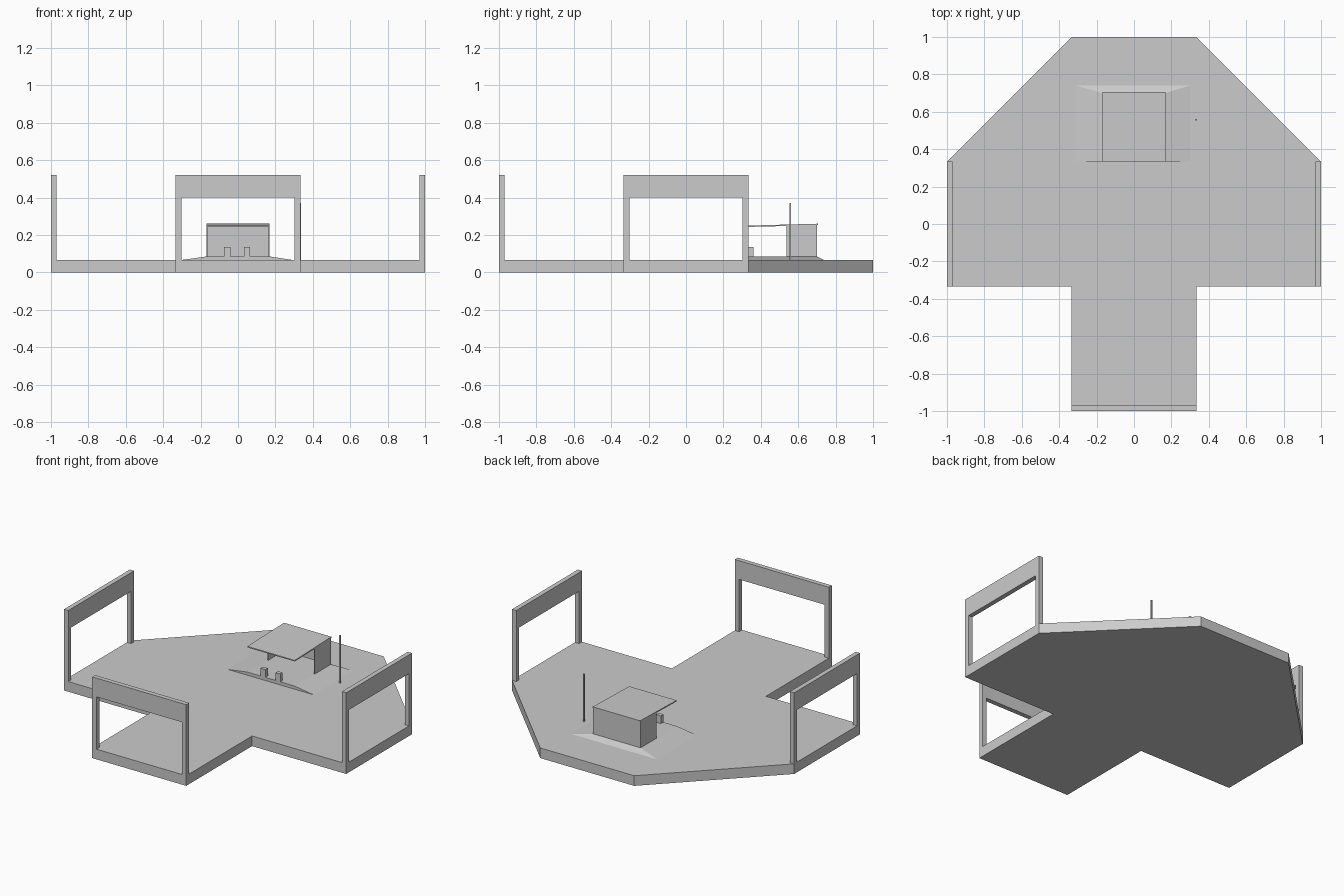
import bpy
import bmesh
from math import radians
from mathutils import Matrix

if "Cube" in bpy.data.objects:
    bpy.data.objects.remove(bpy.data.objects["Cube"], do_unlink=True)

# One plain grey for the whole model
grey = bpy.data.materials.new("light_grey")
grey.use_nodes = True
colour = (0.6, 0.6, 0.6, 1)
grey.diffuse_color = colour
grey.node_tree.nodes["Principled BSDF"].inputs["Base Color"].default_value = colour

DECK = 0.065    # deck top
ARM = 0.333     # half width of each arm
STAGE = 0.085   # stage top
HALL = 0.168    # half width of the shelter


def finish(name, bm):
    bmesh.ops.recalc_face_normals(bm, faces=bm.faces)
    mesh = bpy.data.meshes.new(name)
    bm.to_mesh(mesh)
    bm.free()
    mesh.materials.append(grey)
    obj = bpy.data.objects.new(name, mesh)
    bpy.context.collection.objects.link(obj)
    return obj


def add_box(bm, low, high):
    size = [b - a for a, b in zip(low, high)]
    centre = [(a + b) / 2 for a, b in zip(low, high)]
    matrix = Matrix.Translation(centre) @ Matrix.Diagonal((*size, 1))
    bmesh.ops.create_cube(bm, size=1, matrix=matrix)


def box(name, low, high):
    bm = bmesh.new()
    add_box(bm, low, high)
    return finish(name, bm)


def loft(name, bottom, top):
    """Solid between two outlines with equal point counts."""
    bm = bmesh.new()
    a = [bm.verts.new(p) for p in bottom]
    b = [bm.verts.new(p) for p in top]
    bm.faces.new(a)
    bm.faces.new(b)
    for i in range(len(a)):
        j = (i + 1) % len(a)
        bm.faces.new((a[i], a[j], b[j], b[i]))
    return finish(name, bm)


# Deck: three square arms and a chamfered back
half = [(ARM, -1), (ARM, -ARM), (1, -ARM), (1, ARM), (ARM, 1)]
outline = half + [(-x, y) for x, y in reversed(half)]
loft("deck", [(x, y, 0) for x, y in outline], [(x, y, DECK) for x, y in outline])

# Gates: two posts and a deep beam, turned to the end of each arm
for name, angle in (("front_gate", 0), ("left_gate", 90), ("right_gate", -90)):
    bm = bmesh.new()
    for side in (-1, 1):
        xs = sorted((side * ARM, side * (ARM - 0.03)))
        add_box(bm, (xs[0], -1, DECK), (xs[1], -0.97, 0.4))
    add_box(bm, (-ARM, -1, 0.4), (ARM, -0.97, 0.52))
    bm.transform(Matrix.Rotation(radians(angle), 4, "Z"))
    finish(name, bm)

# Stage with sloping sides
front = ARM + 0.002
loft("stage",
     [(-0.31, front, DECK), (0.3, front, DECK), (0.3, 0.74, DECK), (-0.31, 0.74, DECK)],
     [(-HALL, front, STAGE), (HALL, front, STAGE), (HALL, 0.7, STAGE), (-HALL, 0.7, STAGE)])

# Shelter: thin back and side walls under a gently rising canopy
WALL = 0.006
box("back_wall", (-HALL, 0.7 - WALL, STAGE), (HALL, 0.7, 0.252))
for name, x in (("left_wall", HALL - WALL), ("right_wall", -HALL)):
    box(name, (x, 0.537, STAGE), (x + WALL, 0.7, 0.252))
canopy = [(front, 0.243), (0.705, 0.252), (0.705, 0.26), (front, 0.25)]
loft("canopy", [(-HALL, y, z) for y, z in canopy], [(HALL, y, z) for y, z in canopy])

# Pair of stage boxes at the front edge
for name, x in (("right_stage_box", -0.058), ("left_stage_box", 0.048)):
    box(name, (x - 0.017, front, STAGE), (x + 0.017, 0.36, 0.135))

# Slim mast beside the stage
box("mast", (0.33, 0.553, DECK), (0.338, 0.561, 0.37))
